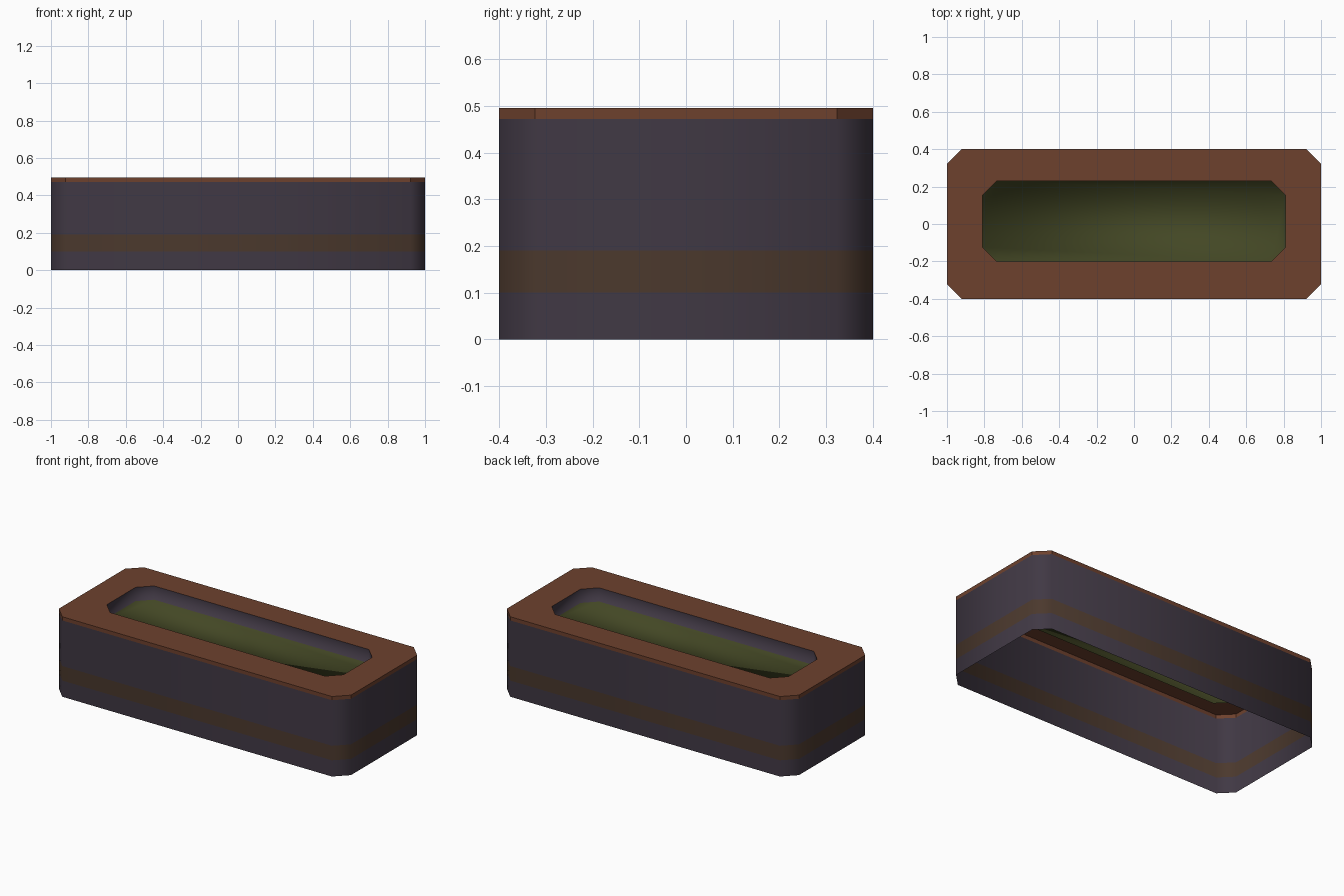
import bpy, bmesh

if "Cube" in bpy.data.objects:
    bpy.data.objects.remove(bpy.data.objects["Cube"])


def material(name, rgb):
    m = bpy.data.materials.new(name)
    m.diffuse_color = (*rgb, 1)
    m.use_nodes = True
    m.node_tree.nodes["Principled BSDF"].inputs["Base Color"].default_value = m.diffuse_color
    return m


STONE = material("dark purple stone", (0.052, 0.040, 0.058))
BAND = material("brown band", (0.070, 0.040, 0.026))
RUST = material("rust brown", (0.155, 0.053, 0.027))
MOSS = material("moss green", (0.056, 0.063, 0.018))


def ring(x, y0, y1, c, z):
    """Chamfered rectangle, counter-clockwise seen from above."""
    return [(x, y0 + c, z), (x, y1 - c, z), (x - c, y1, z), (c - x, y1, z),
            (-x, y1 - c, z), (-x, y0 + c, z), (c - x, y0, z), (x - c, y0, z)]


def outer(z):
    return ring(1.0, -0.4, 0.4, 0.077, z)


def inner(z):
    return ring(0.81, -0.2, 0.23, 0.075, z)


def loft(name, rings, mats, smooth, floor=None):
    """Skin consecutive rings, one material per strip, optional floor."""
    bm = bmesh.new()
    vs = [[bm.verts.new(p) for p in r] for r in rings]
    used = list(dict.fromkeys(mats + ([floor] if floor else [])))
    for a, b, m in zip(vs, vs[1:], mats):
        for i in range(8):
            j = (i + 1) % 8
            f = bm.faces.new((a[i], a[j], b[j], b[i]))
            f.material_index = used.index(m)
            f.smooth = smooth
    if floor:
        f = bm.faces.new(vs[-1])
        f.material_index = used.index(floor)
        f.smooth = smooth
    me = bpy.data.meshes.new(name)
    bm.to_mesh(me)
    bm.free()
    for m in used:
        me.materials.append(m)
    ob = bpy.data.objects.new(name, me)
    bpy.context.collection.objects.link(ob)
    return ob


# Outer shell, open underneath, with a brown band
loft("outer_walls", [outer(z) for z in (0, 0.10, 0.19, 0.472)],
     [STONE, BAND, STONE], True)

# Rim: thin edge plus the broad flat top around the opening
loft("rim", [outer(0.472), outer(0.495), inner(0.495)], [RUST, RUST], False)

# Shallow basin with mossy floor
loft("basin", [inner(0.495), inner(0.41)], [STONE], True, MOSS)
